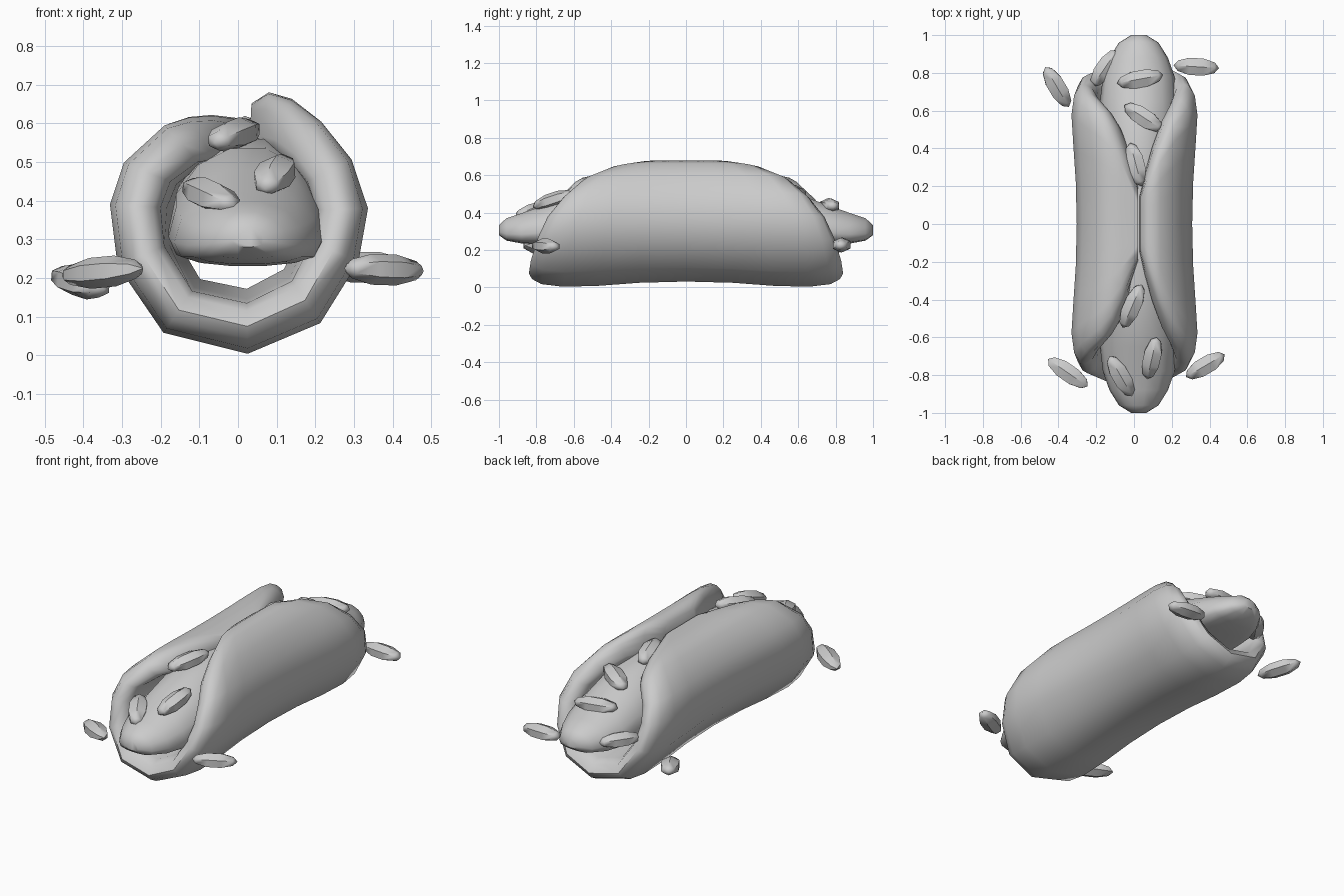
import bpy, bmesh
from math import sin, cos, pi, radians
from mathutils import Vector

cube = bpy.data.objects.get("Cube")
if cube:
    bpy.data.objects.remove(cube, do_unlink=True)

grey = bpy.data.materials.new("plain_grey")
grey.use_nodes = True
grey.diffuse_color = (0.6, 0.6, 0.6, 1)
grey.node_tree.nodes["Principled BSDF"].inputs["Base Color"].default_value = (0.6, 0.6, 0.6, 1)


def finish(name, bm, sharp):
    """Turn a bmesh into a smooth shaded grey object."""
    bmesh.ops.recalc_face_normals(bm, faces=bm.faces)
    mesh = bpy.data.meshes.new(name)
    bm.to_mesh(mesh)
    bm.free()
    mesh.materials.append(grey)
    obj = bpy.data.objects.new(name, mesh)
    bpy.context.collection.objects.link(obj)
    bpy.ops.object.select_all(action="DESELECT")
    obj.select_set(True)
    bpy.context.view_layer.objects.active = obj
    bpy.ops.object.shade_smooth_by_angle(angle=radians(sharp))
    return obj


def skin(name, loops, sharp):
    """Bridge a row of closed loops and cap both ends."""
    bm = bmesh.new()
    rows = [[bm.verts.new(p) for p in loop] for loop in loops]
    n = len(rows[0])
    for a, b in zip(rows, rows[1:]):
        for i in range(n):
            j = (i + 1) % n
            bm.faces.new((a[i], a[j], b[j], b[i]))
    bm.faces.new(rows[0])
    bm.faces.new(rows[-1])
    return finish(name, bm, sharp)


# Wrap: outer cross-section from left lip, under, to right lip (x, z, half length)
section = [(0.02, 0.62, 0.2), (-0.07, 0.628, 0.42), (-0.13, 0.622, 0.52),
           (-0.195, 0.6, 0.6), (-0.3, 0.5, 0.69), (-0.335, 0.39, 0.74),
           (-0.315, 0.23, 0.79), (-0.195, 0.055, 0.83), (0.025, 0, 0.84),
           (0.215, 0.08, 0.83), (0.315, 0.24, 0.79), (0.34, 0.38, 0.74),
           (0.3, 0.51, 0.66), (0.22, 0.61, 0.56), (0.14, 0.665, 0.42),
           (0.08, 0.68, 0.28), (0.035, 0.655, 0.15)]
# Half of the rounded rim outline: fraction of length, depth into the wrap
rim = [(0, 0), (0.3, 0), (0.55, 0), (0.78, 0.004), (0.92, 0.018), (0.98, 0.045),
       (1, 0.075), (0.97, 0.115), (0.9, 0.135), (0.6, 0.14), (0, 0.14)]
outline = rim + [(-t, d) for t, d in rim[-2:0:-1]]
core = Vector((0.02, 0, 0.37))
loops = []
for x, z, length in section:
    inward = (core - Vector((x, 0, z))).normalized()
    loop = []
    for t, depth in outline:
        y = t * length
        waist = 0.032 * max(0, 1 - (y / 0.55) ** 2) * min(1, (0.68 - z) / 0.2)
        loop.append(Vector((x, y, z)) + inward * (depth + waist))
    loops.append(loop)
skin("wrap", loops, 60)

# Filling: long loaf with a flat underside (y, half width, bottom, top)
half = [(0, 0.2, 0.23, 0.57), (0.3, 0.2, 0.23, 0.565), (0.5, 0.205, 0.23, 0.54),
        (0.65, 0.205, 0.23, 0.485), (0.78, 0.19, 0.23, 0.435), (0.88, 0.155, 0.235, 0.4),
        (0.96, 0.105, 0.25, 0.372), (1, 0.04, 0.28, 0.335)]
stations = [(-y, w, b, t) for y, w, b, t in half[:0:-1]] + half
sides = 14
loops = []
for y, w, bottom, top in stations:
    mid = bottom + 0.3 * (top - bottom)
    loop = []
    for i in range(sides):
        a = 2 * pi * i / sides
        rise = (top - mid) if sin(a) > 0 else (mid - bottom)
        flat = sin(a) if sin(a) > 0 else -abs(sin(a)) ** 0.6
        loop.append((0.025 + w * cos(a), y, mid + rise * flat))
    loops.append(loop)
skin("filling", loops, 50)

# Seeds: two end points for each
seeds = {
    "front_seed": [((-0.13, -0.7, 0.44), (-0.01, -0.91, 0.385)),
                   ((0.12, -0.6, 0.505), (0.07, -0.82, 0.43)),
                   ((0.04, -0.32, 0.59), (-0.06, -0.55, 0.55))],
    "back_seed": [((-0.09, 0.745, 0.44), (0.155, 0.79, 0.435)),
                  ((-0.05, 0.63, 0.495), (0.15, 0.5, 0.53)),
                  ((-0.02, 0.43, 0.56), (0.04, 0.2, 0.59)),
                  ((-0.22, 0.73, 0.31), (-0.09, 0.92, 0.31))],
    "loose_seed": [((-0.455, -0.715, 0.205), (-0.245, -0.86, 0.225)),
                   ((-0.47, 0.83, 0.21), (-0.345, 0.62, 0.17)),
                   ((0.275, -0.81, 0.225), (0.48, -0.69, 0.218)),
                   ((0.21, 0.84, 0.23), (0.45, 0.825, 0.225))],
}
for group, ends in seeds.items():
    for number, (start, end) in enumerate(ends, 1):
        start, end = Vector(start), Vector(end)
        bm = bmesh.new()
        bmesh.ops.create_uvsphere(bm, u_segments=6, v_segments=5, radius=1)
        for v in bm.verts:
            v.co = Vector((v.co.z * (end - start).length / 2, v.co.x * 0.055, v.co.y * 0.042))
        seed = finish(f"{group}_{number}", bm, 45)
        seed.location = (start + end) / 2
        seed.rotation_euler = (end - start).to_track_quat("X", "Z").to_euler()
